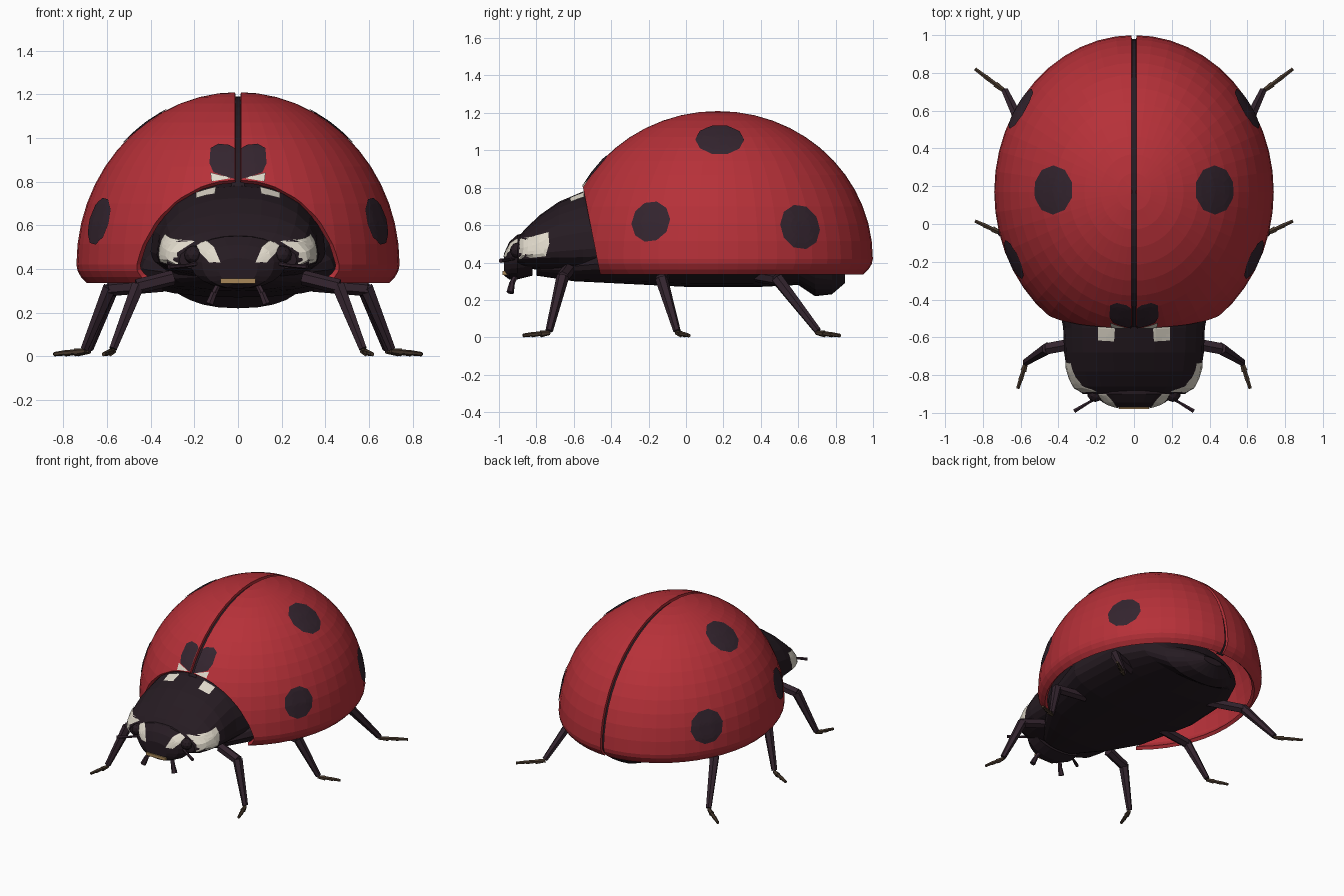
import bpy, bmesh
from math import sin, cos, pi
from mathutils import Vector, Matrix
from mathutils.bvhtree import BVHTree

cube = bpy.data.objects.get("Cube")
if cube:
    bpy.data.objects.remove(cube, do_unlink=True)


def material(name, rgb):
    m = bpy.data.materials.new(name)
    m.use_nodes = True
    m.diffuse_color = (*rgb, 1)
    m.node_tree.nodes["Principled BSDF"].inputs["Base Color"].default_value = (*rgb, 1)
    return m


RED = material("shell red", (0.47, 0.03, 0.04))
SPOT = material("plum black", (0.034, 0.018, 0.028))
BODY = material("body black", (0.019, 0.011, 0.016))
WHITE = material("cream white", (0.75, 0.70, 0.60))
TAN = material("mouth tan", (0.40, 0.25, 0.10))
BROWN = material("foot brown", (0.06, 0.038, 0.024))


def finish(name, bm, mat):
    mesh = bpy.data.meshes.new(name)
    bm.to_mesh(mesh)
    bm.free()
    mesh.materials.append(mat)
    ob = bpy.data.objects.new(name, mesh)
    bpy.context.collection.objects.link(ob)
    return ob


# Domed wing cases: an ellipsoid with a tucked rim, cut open at front and below
CENTRE = Vector((0, 0.17, 0.42))
RADII = Vector((0.74, 0.83, 0.79))


def dome(scale, x_min, x_max):
    bm = bmesh.new()
    bmesh.ops.create_uvsphere(bm, u_segments=48, v_segments=26, radius=1)
    for v in bm.verts:
        rz = RADII.z if v.co.z > 0 else 0.24
        v.co = CENTRE + Vector((v.co.x * RADII.x, v.co.y * RADII.y, v.co.z * rz)) * scale
    cuts = [((0, -0.55, 0.8), (0, -0.46, -0.09)), ((0, 0, 0.335), (0, 0, -1)),
            ((x_min, 0, 0), (-1, 0, 0)), ((x_max, 0, 0), (1, 0, 0))]
    for co, no in cuts:
        bmesh.ops.bisect_plane(bm, geom=bm.verts[:] + bm.edges[:] + bm.faces[:],
                               plane_co=co, plane_no=no, clear_outer=True)
    return bm


# Cross-sections along y: (y, half width, top, widest height, bottom)
def loft(name, sections, mat, n=24, power=0.9):
    bm = bmesh.new()
    rings = []
    for y, w, top, mid, low in sections:
        ring = []
        for i in range(n):
            c, s = cos(2 * pi * i / n), sin(2 * pi * i / n)
            x = w * abs(c) ** power * (1 if c > 0 else -1)
            z = mid + (top - mid if s > 0 else low - mid) * abs(s) ** power
            ring.append(bm.verts.new((x, y, z)))
        rings.append(ring)
    for a, b in zip(rings, rings[1:]):
        for i in range(n):
            j = (i + 1) % n
            bm.faces.new((a[i], a[j], b[j], b[i]))
    bm.faces.new(rings[0])
    bm.faces.new(rings[-1])
    bmesh.ops.recalc_face_normals(bm, faces=bm.faces)
    tree = BVHTree.FromBMesh(bm)
    finish(name, bm, mat)
    return tree


# Painted marking: an outline projected onto a surface as a thin plate
def patch(name, tree, outline, direction, mat, lift=0.005, levels=4):
    pts = [Vector(p) for p in outline]
    fine = []
    for a, b in zip(pts, pts[1:] + pts[:1]):
        fine += [a, (a + b) / 2]
    d = Vector(direction).normalized()
    mid = sum(pts, Vector()) / len(pts)
    bm = bmesh.new()

    def drop(p):
        hit, no, _, _ = tree.ray_cast(p - d * 3, d)
        if hit is None:
            hit, no, _, _ = tree.find_nearest(p)
        return bm.verts.new(hit + no * lift)

    hub = drop(mid)
    rings = [[drop(mid.lerp(p, k / levels)) for p in fine] for k in range(1, levels + 1)]
    n = len(fine)
    for i in range(n):
        j = (i + 1) % n
        bm.faces.new((hub, rings[0][i], rings[0][j]))
        for a, b in zip(rings, rings[1:]):
            bm.faces.new((a[i], b[i], b[j], a[j]))
    bm.normal_update()
    if sum(f.normal.dot(d) for f in bm.faces) > 0:
        bmesh.ops.reverse_faces(bm, faces=bm.faces)
    finish(name, bm, mat)


# Chain of tapered segments: each point is (position, radius)
def limb(name, points, mat, sides=6):
    bm = bmesh.new()
    for (p, r), (q, t) in zip(points, points[1:]):
        p, q = Vector(p), Vector(q)
        turn = (q - p).to_track_quat('Z', 'Y').to_matrix().to_4x4()
        bmesh.ops.create_cone(bm, cap_ends=True, segments=sides, radius1=r, radius2=t,
                              depth=(q - p).length * 1.04,
                              matrix=Matrix.Translation((p + q) / 2) @ turn)
    finish(name, bm, mat)


# Body, thorax and head
loft("underbody", [(-0.80, 0.15, 0.40, 0.38, 0.33), (-0.60, 0.30, 0.42, 0.38, 0.30),
                   (-0.40, 0.44, 0.55, 0.40, 0.29), (0.0, 0.54, 0.70, 0.42, 0.27),
                   (0.40, 0.52, 0.70, 0.42, 0.27), (0.60, 0.42, 0.60, 0.40, 0.28),
                   (0.69, 0.30, 0.45, 0.36, 0.22), (0.78, 0.20, 0.40, 0.34, 0.23),
                   (0.85, 0.08, 0.34, 0.32, 0.29)], BODY)
thorax = loft("thorax_shield", [(-0.42, 0.40, 0.80, 0.48, 0.33), (-0.55, 0.375, 0.78, 0.47, 0.33),
                                (-0.68, 0.37, 0.725, 0.46, 0.35), (-0.78, 0.355, 0.655, 0.45, 0.36),
                                (-0.86, 0.325, 0.58, 0.44, 0.37), (-0.90, 0.27, 0.53, 0.44, 0.38)], BODY)
head = loft("head", [(-0.82, 0.22, 0.56, 0.44, 0.33), (-0.90, 0.22, 0.55, 0.44, 0.31),
                     (-0.945, 0.165, 0.51, 0.43, 0.31), (-0.972, 0.09, 0.45, 0.41, 0.33)], BODY)

# Mouth strip
bm = bmesh.new()
bmesh.ops.create_cube(bm, size=1, matrix=Matrix.Translation((0, -0.96, 0.345))
                      @ Matrix.Diagonal((0.16, 0.04, 0.022, 1)))
finish("mouth", bm, TAN)

# Dark seam under the split of the wing cases
finish("wing_seam", dome(0.975, -0.03, 0.03), BODY)

# Leg paths: hip, knee, ankle, toe
LEGS = {"front": ((0.30, -0.63, 0.36), (0.46, -0.66, 0.32), (0.57, -0.73, 0.04), (0.615, -0.87, 0.01)),
        "middle": ((0.35, -0.12, 0.33), (0.59, -0.13, 0.31), (0.70, -0.05, 0.04), (0.84, 0.015, 0.01)),
        "rear": ((0.35, 0.38, 0.33), (0.58, 0.49, 0.31), (0.68, 0.70, 0.04), (0.84, 0.82, 0.01))}
SPOTS = {"top": ((0.43, 0.18, 1.06), 0.13), "front": ((0.64, -0.19, 0.62), 0.112),
         "rear": ((0.60, 0.61, 0.59), 0.122)}

for side, s in (("left", 1), ("right", -1)):
    def mir(points):
        return [(s * x, y, z) for x, y, z in points]

    # Wing case with spots
    bm = dome(1, 0.013, 2) if s > 0 else dome(1, -2, -0.013)
    wing = BVHTree.FromBMesh(bm)
    ob = finish(side + "_wing_case", bm, RED)
    mod = ob.modifiers.new("thickness", 'SOLIDIFY')
    mod.thickness, mod.offset = 0.025, -1
    for place, (c, r) in SPOTS.items():
        c = Vector((s * c[0], c[1], c[2]))
        n = Vector([(c[i] - CENTRE[i]) / RADII[i] ** 2 for i in range(3)]).normalized()
        u = n.cross(Vector((0, 1, 0))).normalized()
        v = n.cross(u)
        ring = [c + (u * cos(a) + v * sin(a)) * r for a in [2 * pi * (k + 0.5) / 10 for k in range(10)]]
        patch(f"{side}_{place}_spot", wing, ring, -n, SPOT)
    lobe = [(0.016, 0.81), (0.05, 0.82), (0.11, 0.84), (0.13, 0.88), (0.125, 0.95),
            (0.09, 0.97), (0.04, 0.965), (0.016, 0.95)]
    patch(side + "_shoulder_spot", wing, mir((x, -0.5, z) for x, z in lobe), (0, 1, 0), SPOT)
    fleck = [(0.03, 0.812), (0.12, 0.797), (0.125, 0.838), (0.06, 0.822)]
    patch(side + "_shoulder_fleck", wing, mir((x, -0.5, z) for x, z in fleck), (0, 1, 0), WHITE, 0.007)

    # Cream markings on thorax and face
    cheek = [(-0.89, 0.42), (-0.75, 0.435), (-0.73, 0.50), (-0.735, 0.56), (-0.81, 0.54), (-0.885, 0.525)]
    patch(side + "_cheek_mark", thorax, mir((0.4, y, z) for y, z in cheek), (-s, 0, 0), WHITE)
    collar = [(0.10, -0.545), (0.19, -0.545), (0.19, -0.615), (0.105, -0.62)]
    patch(side + "_collar_mark", thorax, mir((x, y, 0.8) for x, y in collar), (0, 0, -1), WHITE)
    brow = [(0.08, 0.43), (0.13, 0.43), (0.17, 0.47), (0.195, 0.515), (0.15, 0.535), (0.11, 0.50)]
    patch(side + "_face_mark", head, mir((x, -0.9, z) for x, z in brow), (0, 1, 0), WHITE)

    # Eye, antenna and feeler
    bm = bmesh.new()
    bmesh.ops.create_icosphere(bm, subdivisions=2, radius=0.042,
                               matrix=Matrix.Translation((s * 0.205, -0.90, 0.465)))
    finish(side + "_eye", bm, BODY)
    ant = mir([(0.16, -0.90, 0.43), (0.24, -0.945, 0.415), (0.315, -0.99, 0.41)])
    limb(side + "_antenna", list(zip(ant, (0.012, 0.008, 0.012))), SPOT)
    palp = mir([(0.08, -0.90, 0.35), (0.11, -0.93, 0.29), (0.13, -0.94, 0.24)])
    limb(side + "_feeler", list(zip(palp, (0.014, 0.015, 0.02))), SPOT)

    # Legs with beaded feet
    for place, path in LEGS.items():
        hip, knee, ankle, toe = [Vector(p) for p in mir(path)]
        limb(f"{side}_{place}_leg", [(hip, 0.035), (knee, 0.034), (ankle, 0.02)], SPOT)
        for k in range(3):
            a, b = ankle.lerp(toe, k / 3), ankle.lerp(toe, (k + 1) / 3)
            a.z, b.z = 0.024 - 0.004 * k, 0.018 - 0.004 * k
            limb(f"{side}_{place}_foot_{k + 1}", [(a, 0.012), (b, 0.018 - 0.004 * k)], BROWN)
